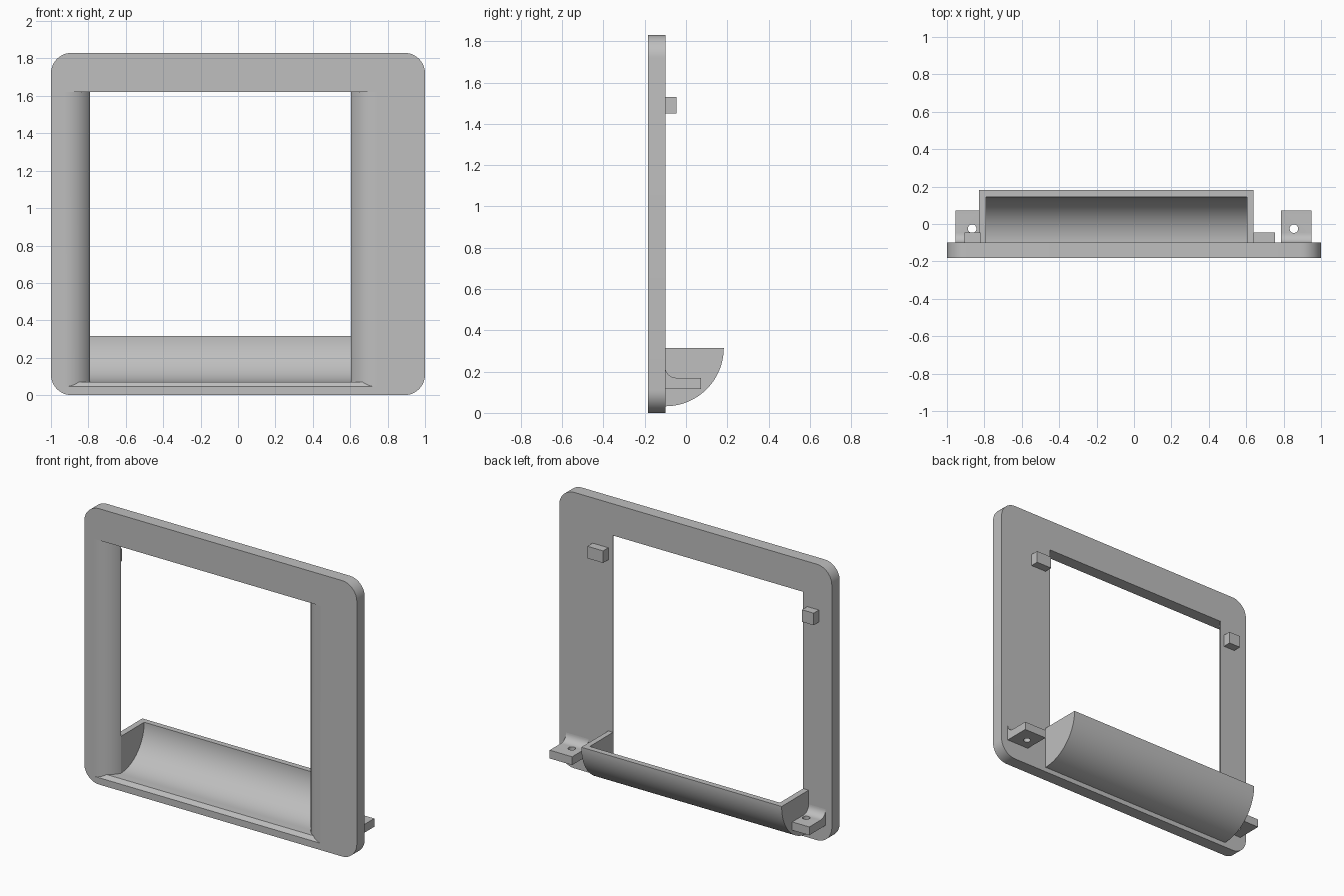
import bpy, bmesh, math

default = bpy.data.objects.get("Cube")
if default:
    bpy.data.objects.remove(default, do_unlink=True)

grey = bpy.data.materials.new("plain grey")
grey.use_nodes = True
grey.diffuse_color = (0.52, 0.52, 0.52, 1)
grey.node_tree.nodes["Principled BSDF"].inputs["Base Color"].default_value = (0.52, 0.52, 0.52, 1)

FRONT, BACK = -0.183, -0.1          # plate faces
HOLE_L, HOLE_R = -0.79, 0.605       # opening sides
HOLE_TOP = 1.62
TRAY_Z, OUTER, INNER = 0.315, 0.283, 0.245


def loft(name, rings):
    """Closed solid through a list of equal-length point rings."""
    bm = bmesh.new()
    loops = [[bm.verts.new(p) for p in ring] for ring in rings]
    n = len(loops[0])
    for a, b in zip(loops, loops[1:]):
        for i in range(n):
            j = (i + 1) % n
            bm.faces.new((a[i], a[j], b[j], b[i]))
    bm.faces.new(loops[0])
    bm.faces.new(loops[-1])
    bmesh.ops.recalc_face_normals(bm, faces=bm.faces)
    mesh = bpy.data.meshes.new(name)
    bm.to_mesh(mesh)
    bm.free()
    obj = bpy.data.objects.new(name, mesh)
    bpy.context.collection.objects.link(obj)
    mesh.materials.append(grey)
    return obj


def prism_x(name, profile, x0, x1):
    return loft(name, [[(x, y, z) for y, z in profile] for x in (x0, x1)])


def arc(cx, cy, r, start, end, steps):
    angles = [math.radians(start + (end - start) * i / steps) for i in range(steps + 1)]
    return [(cx + r * math.cos(a), cy + r * math.sin(a)) for a in angles]


def activate(obj):
    bpy.ops.object.select_all(action='DESELECT')
    obj.select_set(True)
    bpy.context.view_layer.objects.active = obj


def cut(obj, cutter):
    mod = obj.modifiers.new("cut", 'BOOLEAN')
    mod.operation, mod.solver, mod.object = 'DIFFERENCE', 'EXACT', cutter
    activate(obj)
    bpy.ops.object.modifier_apply(modifier=mod.name)
    bpy.data.objects.remove(cutter, do_unlink=True)


def smooth(obj):
    activate(obj)
    bpy.ops.object.shade_smooth_by_angle(angle=math.radians(30))
    for face in obj.data.polygons:      # keep the big flat faces flat
        if face.area > 0.2:
            face.use_smooth = False


# Front plate with rounded corners
R = 0.11
outline = []
for cx, cz, a in ((1 - R, 1.83 - R, 0), (R - 1, 1.83 - R, 90), (R - 1, R, 180), (1 - R, R, 270)):
    outline += arc(cx, cz, R, a, a + 90, 12)
plate = loft("front_plate", [[(x, y, z) for x, z in outline] for y in (FRONT, BACK)])

# Opening: rounded side edges, small bevel along the bottom
ROUND, BEVEL = 0.155, 0.02
depth = BACK - FRONT
end = math.acos(1 - depth / ROUND)
reach = ROUND * math.sin(end)
depths = sorted([ROUND * (1 - math.cos(end * i / 20)) for i in range(21)] + [BEVEL])


def opening(d, y):
    flare = reach - math.sqrt(ROUND ** 2 - (ROUND - d) ** 2)
    low = 0.045 + 0.025 * min(d / BEVEL, 1)
    left, right = HOLE_L - flare, HOLE_R + flare
    return [(left, y, low), (right, y, low), (right, y, HOLE_TOP), (left, y, HOLE_TOP)]


rings = [opening(0, FRONT - 0.05)] + [opening(d, FRONT + d) for d in depths]
rings.append(opening(depth, BACK + 0.05))
cut(plate, loft("opening_cutter", rings))
smooth(plate)

# Quarter-round tray behind the opening
shell = arc(BACK, TRAY_Z, OUTER, -90, 0, 32) + arc(BACK, TRAY_Z, INNER, 0, -90, 32)
smooth(prism_x("tray_shell", shell, HOLE_L, HOLE_R))
end_wall = [(BACK, TRAY_Z)] + arc(BACK, TRAY_Z, OUTER, -90, 0, 32)
smooth(prism_x("tray_end_right", end_wall, -0.83, HOLE_L))
smooth(prism_x("tray_end_left", end_wall, HOLE_R, 0.64))

# Screw tabs with a fillet against the plate and a drilled hole
tab = [(BACK, 0.115), (0.072, 0.115), (0.072, 0.17)] + arc(-0.048, 0.222, 0.052, 270, 180, 10)
for side, x0, x1, hole_x in (("right", -0.955, -0.825, -0.865), ("left", 0.785, 0.95, 0.855)):
    obj = prism_x("screw_tab_" + side, tab, x0, x1)
    circle = arc(hole_x, -0.025, 0.023, 0, 345, 23)
    cut(obj, loft("drill", [[(x, y, z) for x, y in circle] for z in (0.05, 0.25)]))
    smooth(obj)

# Upper locating pegs
peg = [(BACK, 1.45), (-0.045, 1.45), (-0.045, 1.53), (BACK, 1.53)]
prism_x("peg_right", peg, -0.905, -0.82)
prism_x("peg_left", peg, 0.64, 0.755)
